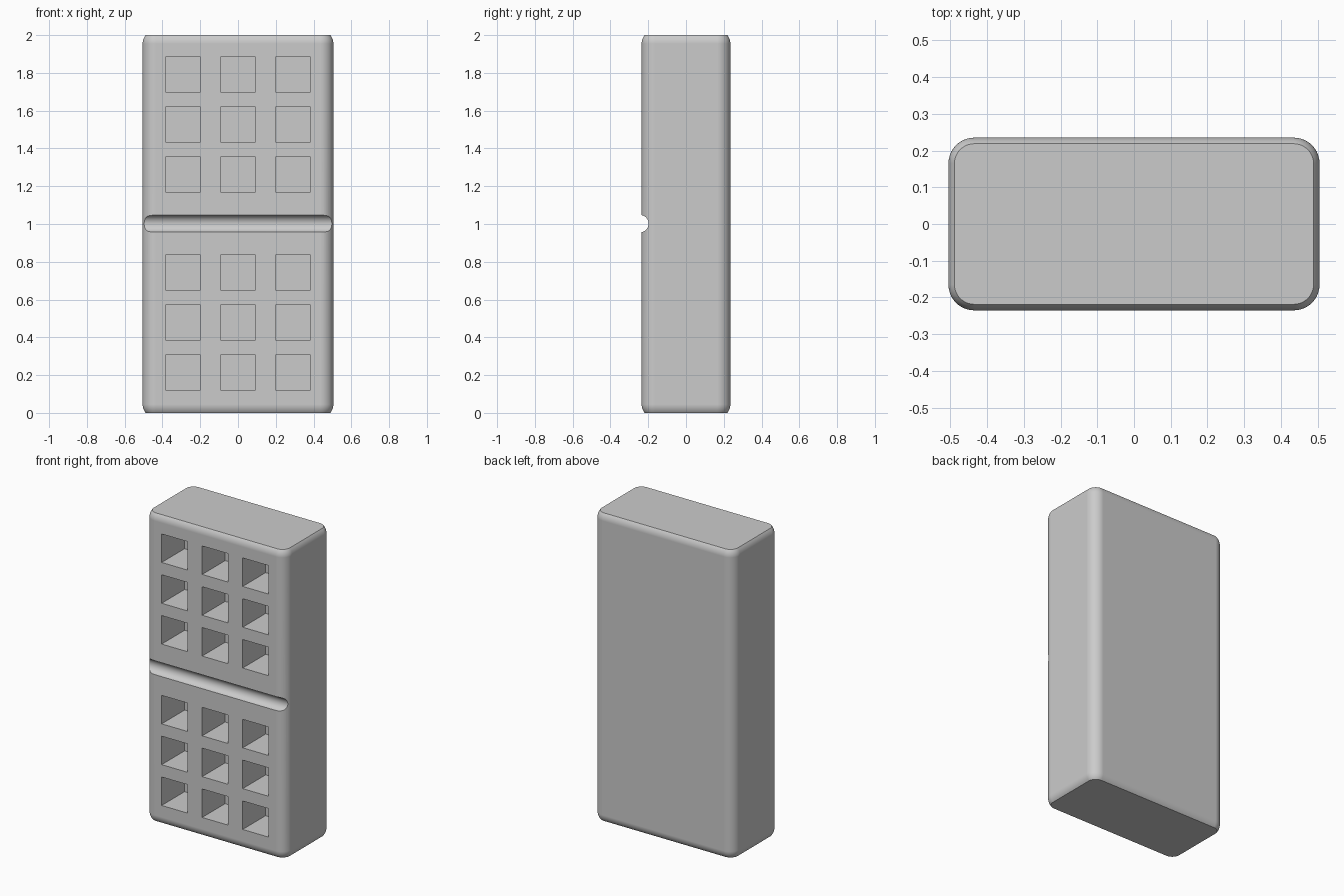
import bpy, bmesh, math

if "Cube" in bpy.data.objects:
    bpy.data.objects.remove(bpy.data.objects["Cube"])

HX, HY, H = 0.505, 0.235, 2.0      # half width, half depth, height
R, INSET = 0.07, 0.0165            # edge radius, inset of the flat end faces
MID = 1.002                        # groove height and centre of the hole pattern

grey = bpy.data.materials.new("mid_grey")
grey.diffuse_color = (0.6, 0.6, 0.6, 1)
grey.use_nodes = True
grey.node_tree.nodes["Principled BSDF"].inputs["Base Color"].default_value = grey.diffuse_color


def finish(bm, name):
    bmesh.ops.recalc_face_normals(bm, faces=bm.faces)
    me = bpy.data.meshes.new(name)
    bm.to_mesh(me)
    bm.free()
    me.materials.append(grey)
    ob = bpy.data.objects.new(name, me)
    bpy.context.collection.objects.link(ob)
    return ob


def ring(bm, z, e, seg=10):
    """Rounded rectangle at height z, pulled in by e."""
    verts = []
    for q, (sx, sy) in enumerate([(1, 1), (-1, 1), (-1, -1), (1, -1)]):
        for i in range(seg + 1):
            a = math.pi / 2 * (q + i / seg)
            verts.append(bm.verts.new((sx * (HX - R) + (R - e) * math.cos(a),
                                       sy * (HY - R) + (R - e) * math.sin(a), z)))
    return verts


# Body: upright rounded block whose end fillets are cut off by flat ends
bm = bmesh.new()
amax = math.acos(1 - INSET / R)
fillet = [(R * math.sin(amax) - R * math.sin(a), R * (1 - math.cos(a)))
          for a in (amax * (1 - i / 6) for i in range(7))]
levels = fillet + [(H - z, e) for z, e in reversed(fillet)]
rings = [ring(bm, z, e) for z, e in levels]
for lo, hi in zip(rings, rings[1:]):
    n = len(lo)
    for i in range(n):
        bm.faces.new((lo[i], lo[(i + 1) % n], hi[(i + 1) % n], hi[i]))
bm.faces.new(rings[0])
bm.faces.new(rings[-1])
body = finish(bm, "block_body")

# Square pockets: two groups of three by three
bm = bmesh.new()
HOLE, DEPTH = 0.185, 0.235
for col in (-1, 0, 1):
    for half in (-1, 1):
        for row in (-1, 0, 1):
            geo = bmesh.ops.create_cube(bm, size=1)["verts"]
            bmesh.ops.scale(bm, verts=geo, vec=(HOLE, DEPTH + 0.1, HOLE))
            bmesh.ops.translate(bm, verts=geo, vec=(
                col * 0.291, -HY + (DEPTH - 0.1) / 2, MID + half * 0.524 + row * 0.265))
pockets = finish(bm, "pocket_cutter")

# Round groove across the front
bm = bmesh.new()
rim = [(-HY - 0.009 + 0.046 * math.cos(2 * math.pi * i / 48),
        MID + 0.046 * math.sin(2 * math.pi * i / 48)) for i in range(48)]
ends = [[bm.verts.new((x, y, z)) for y, z in rim] for x in (-0.7, 0.7)]
for i in range(48):
    j = (i + 1) % 48
    bm.faces.new((ends[0][i], ends[0][j], ends[1][j], ends[1][i]))
for end in ends:
    bm.faces.new(end)
groove = finish(bm, "groove_cutter")

# Cut the pockets and groove, then shade smooth with sharp edges
bpy.context.view_layer.objects.active = body
body.select_set(True)
for cutter in (pockets, groove):
    mod = body.modifiers.new(cutter.name, 'BOOLEAN')
    mod.operation, mod.solver, mod.object = 'DIFFERENCE', 'EXACT', cutter
    bpy.ops.object.modifier_apply(modifier=mod.name)
    bpy.data.objects.remove(cutter)
bpy.ops.object.shade_smooth_by_angle(angle=math.radians(30))
weighted = body.modifiers.new("flat_face_normals", 'WEIGHTED_NORMAL')
weighted.keep_sharp = True
